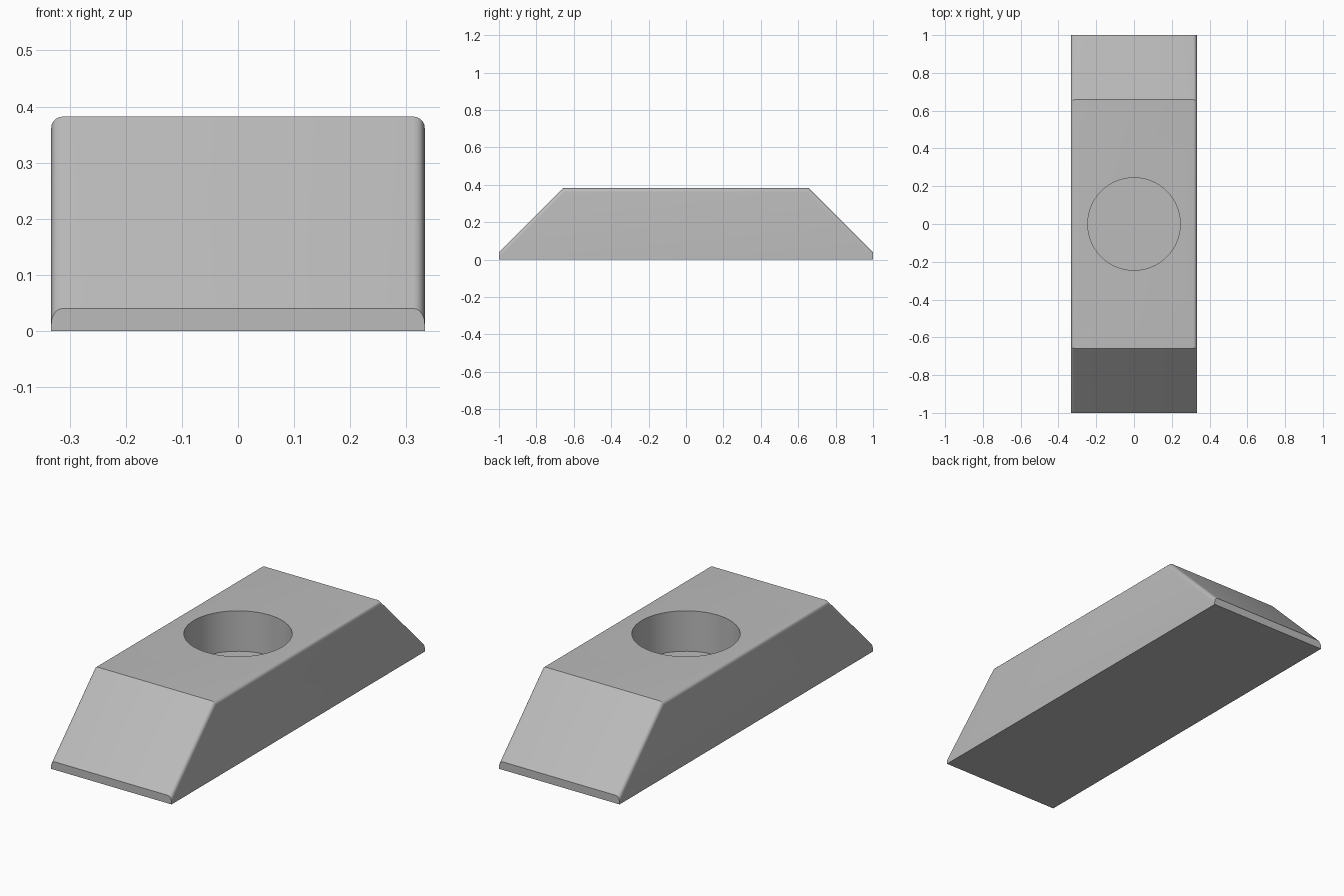
import bpy
import bmesh

default = bpy.data.objects.get("Cube")
if default:
    bpy.data.objects.remove(default, do_unlink=True)

HALF_WIDTH, HEIGHT, LIP = 0.333, 0.382, 0.04
HOLE_RADIUS, HOLE_FLOOR = 0.245, 0.18

grey = bpy.data.materials.new("plain grey")
grey.use_nodes = True
colour = (0.5, 0.5, 0.5, 1)
grey.diffuse_color = colour
grey.node_tree.nodes["Principled BSDF"].inputs["Base Color"].default_value = colour

# Sloped block: side profile extruded across the width
bm = bmesh.new()
half = [(1, 0), (1, LIP), (0.658, HEIGHT)]
profile = half + [(-y, z) for y, z in reversed(half)]
face = bm.faces.new([bm.verts.new((-HALF_WIDTH, y, z)) for y, z in profile])
extruded = bmesh.ops.extrude_face_region(bm, geom=[face])
moved = [v for v in extruded["geom"] if isinstance(v, bmesh.types.BMVert)]
bmesh.ops.translate(bm, verts=moved, vec=(2 * HALF_WIDTH, 0, 0))
bmesh.ops.recalc_face_normals(bm, faces=bm.faces[:])

# Rounded upper edges along both sides
side_edges = []
for edge in bm.edges:
    a, b = (v.co for v in edge.verts)
    if abs(a.x - b.x) < 0.001 and abs(a.y - b.y) > 0.1 and max(a.z, b.z) > 0.1:
        side_edges.append(edge)
bmesh.ops.bevel(bm, geom=side_edges, offset=0.02, segments=5,
                profile=0.5, affect='EDGES')

mesh = bpy.data.meshes.new("sloped_block")
bm.to_mesh(mesh)
bm.free()
block = bpy.data.objects.new("sloped_block", mesh)
bpy.context.collection.objects.link(block)
mesh.materials.append(grey)

# Blind round hole in the top
bpy.ops.mesh.primitive_cylinder_add(vertices=64, radius=HOLE_RADIUS, depth=0.5,
                                    location=(0, 0, HOLE_FLOOR + 0.25))
cutter = bpy.context.object
cutter.name = "hole_cutter"
cutter.data.materials.append(grey)
cut = block.modifiers.new("hole", 'BOOLEAN')
cut.operation = 'DIFFERENCE'
cut.solver = 'EXACT'
cut.object = cutter

bpy.ops.object.select_all(action='DESELECT')
block.select_set(True)
bpy.context.view_layer.objects.active = block
bpy.ops.object.modifier_apply(modifier=cut.name)
bpy.data.objects.remove(cutter, do_unlink=True)
bpy.ops.object.shade_smooth_by_angle(angle=0.52)
